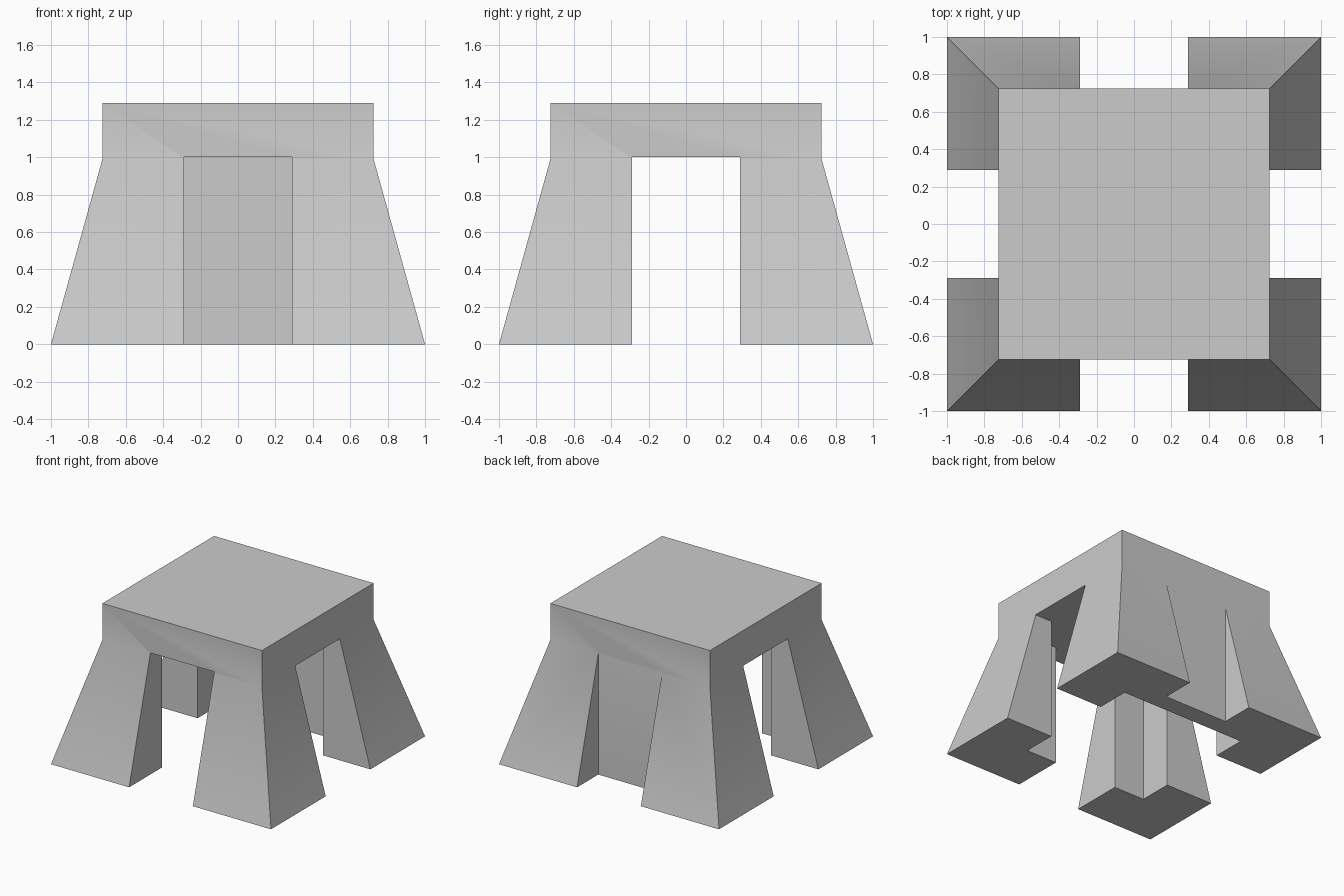
import bpy, bmesh

if "Cube" in bpy.data.objects:
    bpy.data.objects.remove(bpy.data.objects["Cube"])

TOP = 0.725    # half width of the upper block and wall plane
DOOR = 0.29    # half width of the openings
ROOM = 0.57    # half width of the inner chamber


def make_object(name, bm):
    bmesh.ops.recalc_face_normals(bm, faces=bm.faces[:])
    mesh = bpy.data.meshes.new(name)
    bm.to_mesh(mesh)
    bm.free()
    obj = bpy.data.objects.new(name, mesh)
    bpy.context.collection.objects.link(obj)
    return obj


def box(name, x0, x1, y0, y1, z0, z1):
    bm = bmesh.new()
    bmesh.ops.create_cube(bm, size=1)
    for v in bm.verts:
        v.co.x = x1 if v.co.x > 0 else x0
        v.co.y = y1 if v.co.y > 0 else y0
        v.co.z = z1 if v.co.z > 0 else z0
    return make_object(name, bm)


# Body: square sections lofted from flared base to straight upper block
bm = bmesh.new()
rings = []
for r, z in ((1.0, 0.0), (TOP, 0.99), (TOP, 1.29)):
    rings.append([bm.verts.new((sx * r, sy * r, z))
                  for sx, sy in ((-1, -1), (1, -1), (1, 1), (-1, 1))])
for a, b in zip(rings, rings[1:]):
    for i in range(4):
        j = (i + 1) % 4
        bm.faces.new((a[i], a[j], b[j], b[i]))
bm.faces.new(rings[0])
bm.faces.new(rings[-1])
body = make_object("arched_base", bm)

# Openings: chamber, side-to-side passage, front doorway, blind back recess
cutters = [
    box("chamber_cutter", -ROOM, ROOM, -ROOM, ROOM, -0.5, 1),
    box("side_passage_cutter", -2, 2, -DOOR, DOOR, -0.5, 1),
    box("front_door_cutter", -DOOR, DOOR, -2, 0, -0.5, 1),
    box("back_recess_cutter", -DOOR, DOOR, TOP, 2, -0.5, 1),
]
bpy.context.view_layer.objects.active = body
body.select_set(True)
for cutter in cutters:
    cutter.hide_render = True
    mod = body.modifiers.new(cutter.name, 'BOOLEAN')
    mod.operation = 'DIFFERENCE'
    mod.solver = 'EXACT'
    mod.object = cutter
    bpy.ops.object.modifier_apply(modifier=mod.name)
for cutter in cutters:
    bpy.data.objects.remove(cutter)

# Soft shading over the shallow bend, sharp everywhere else
bpy.ops.object.shade_smooth_by_angle(angle=0.5)
